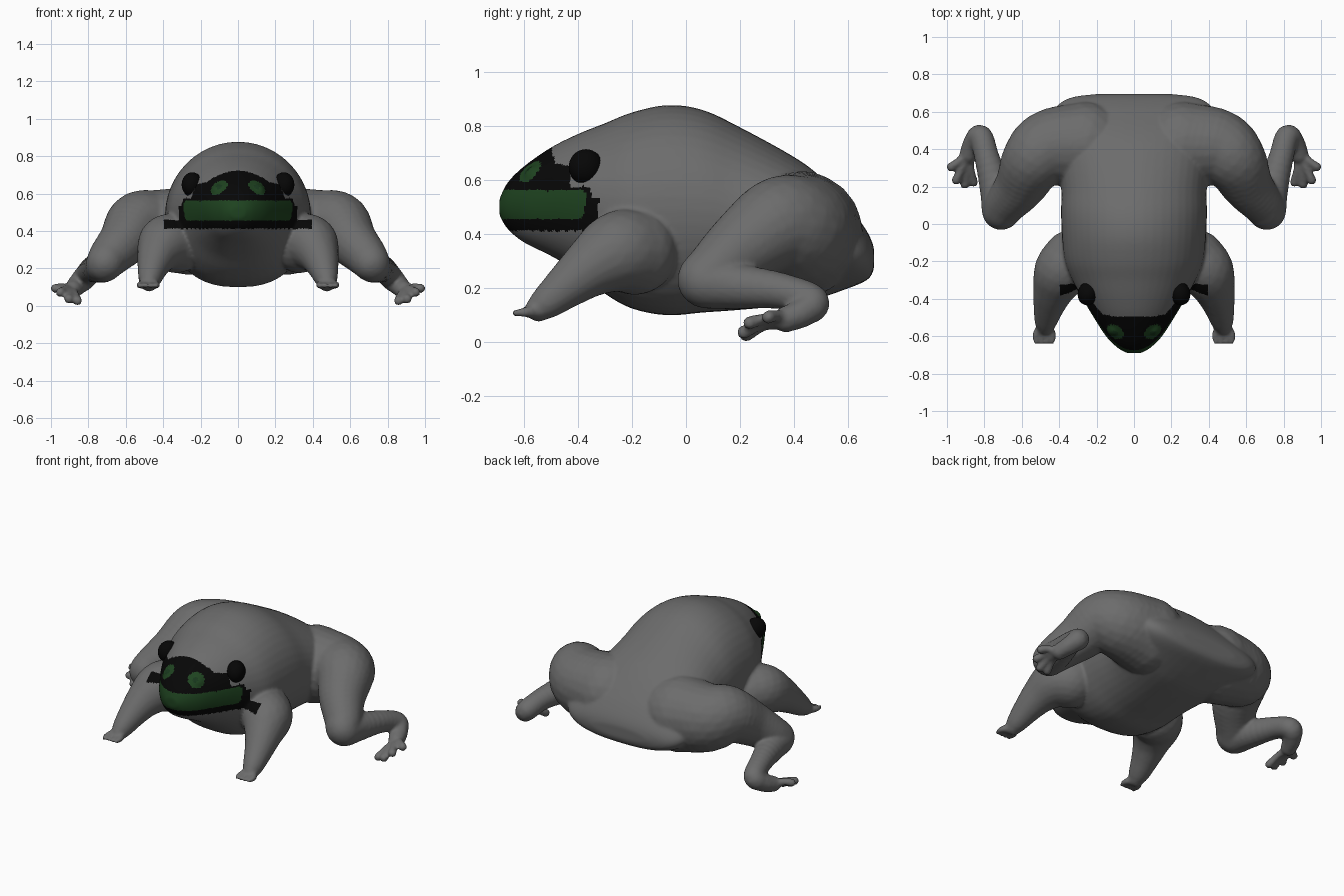
import bpy, bmesh
from math import sin, cos, pi
from mathutils import Vector

cube = bpy.data.objects.get("Cube")
if cube:
    bpy.data.objects.remove(cube)


def material(name, rgb):
    m = bpy.data.materials.new(name)
    m.use_nodes = True
    m.diffuse_color = (*rgb, 1)
    bsdf = m.node_tree.nodes["Principled BSDF"]
    bsdf.inputs["Base Color"].default_value = (*rgb, 1)
    bsdf.inputs["Roughness"].default_value = 0.8
    return m


GREY = material("skin grey", (0.15, 0.15, 0.15))
BLACK = material("mask black", (0.002, 0.002, 0.002))
GREEN = material("lip green", (0.013, 0.055, 0.014))
DARK = material("pupil green", (0.009, 0.038, 0.012))

verts, faces = [], []


def unit_ball(level):
    """Points and faces of a unit sphere, made once and reused."""
    bm = bmesh.new()
    bmesh.ops.create_icosphere(bm, subdivisions=level, radius=1)
    shape = ([v.co.copy() for v in bm.verts], [[v.index for v in f.verts] for f in bm.faces])
    bm.free()
    return shape


SMALL_BALL, BIG_BALL = unit_ball(2), unit_ball(3)


def ball(centre, radius):
    points, polygons = BIG_BALL if radius > 0.06 else SMALL_BALL
    first = len(verts)
    verts.extend(Vector(centre) + p * radius for p in points)
    faces.extend([first + i for i in f] for f in polygons)


def spline(points, steps):
    """Sample a smooth curve through tuples of any length."""
    p = [Vector(q) for q in points]
    p = [2 * p[0] - p[1]] + p + [2 * p[-1] - p[-2]]
    out = []
    for i in range(1, len(p) - 2):
        a, b, c, d = p[i - 1:i + 3]
        for k in range(steps):
            t = k / steps
            out.append(0.5 * (2 * b + (c - a) * t + (2 * a - 5 * b + 4 * c - d) * t * t
                              + (3 * b - a - 3 * c + d) * t ** 3))
    return out + [p[-2]]


def limb(points, steps):
    """Round tapering limb on both sides, from (x, y, z, radius) points."""
    for x, y, z, radius in spline(points, steps):
        for side in (1, -1):
            ball((side * x, y, z), radius)


def torso(stations, seg=48):
    """Loft along y from (y, bottom, top, half width) stations."""
    first = len(verts)
    rings = spline(stations, 4)
    for y, low, high, half in rings:
        for k in range(seg):
            s, c = sin(2 * pi * k / seg), cos(2 * pi * k / seg)
            if s < 0:  # fuller belly
                c = abs(c) ** 0.8 * (1 if c > 0 else -1)
            verts.append(Vector((half * c, y, (low + high) / 2 + (high - low) / 2 * s)))
    for r in range(first, first + (len(rings) - 1) * seg, seg):
        for k in range(seg):
            j = (k + 1) % seg
            faces.append([r + k, r + j, r + seg + j, r + seg + k])
    faces.append(list(range(first + seg - 1, first - 1, -1)))
    faces.append(list(range(len(verts) - seg, len(verts))))


# Torso and head, ending in a broad rump
torso([(-0.69, 0.47, 0.53, 0.04), (-0.66, 0.42, 0.59, 0.09), (-0.6, 0.37, 0.65, 0.15),
       (-0.5, 0.32, 0.72, 0.215), (-0.4, 0.26, 0.77, 0.275), (-0.3, 0.18, 0.81, 0.33),
       (-0.2, 0.125, 0.85, 0.37), (-0.07, 0.1, 0.877, 0.385), (0.06, 0.11, 0.86, 0.39),
       (0.2, 0.12, 0.795, 0.39), (0.4, 0.14, 0.685, 0.42), (0.5, 0.165, 0.61, 0.44),
       (0.6, 0.2, 0.505, 0.43), (0.65, 0.22, 0.44, 0.39), (0.68, 0.24, 0.39, 0.32),
       (0.695, 0.27, 0.35, 0.2)])

# Hind legs: thigh, knee, shin, heel, foot
limb([(0.26, 0.42, 0.40, 0.235), (0.44, 0.41, 0.415, 0.205), (0.535, 0.34, 0.435, 0.172),
      (0.605, 0.21, 0.35, 0.138), (0.685, 0.11, 0.265, 0.112), (0.715, 0.07, 0.225, 0.098),
      (0.735, 0.17, 0.21, 0.088), (0.785, 0.35, 0.19, 0.068), (0.82, 0.465, 0.15, 0.064),
      (0.86, 0.43, 0.11, 0.056), (0.885, 0.37, 0.085, 0.05)], 5)
palm = Vector((0.89, 0.37, 0.08))
for tip in [(0.977, 0.305, 0.093), (0.95, 0.235, 0.072), (0.905, 0.213, 0.037), (0.858, 0.223, 0.027)]:
    middle = palm.lerp(Vector(tip), 0.55) + Vector((0, 0, 0.012))
    limb([(*palm, 0.034), (*middle, 0.022), (*tip, 0.026)], 5)

# Front legs with short pointed toes
limb([(0.33, -0.19, 0.335, 0.16), (0.385, -0.25, 0.335, 0.148), (0.425, -0.34, 0.285, 0.113),
      (0.45, -0.42, 0.225, 0.088), (0.468, -0.5, 0.16, 0.066), (0.475, -0.545, 0.125, 0.05)], 6)
for x in (0.436, 0.465, 0.495, 0.524):
    limb([(0.477, -0.54, 0.115, 0.034), (x, -0.59, 0.112, 0.02), (x, -0.635, 0.108, 0.012)], 6)

# Eye bumps
EYE = Vector((0.1, -0.575, 0.63))
for side in (1, -1):
    ball((side * EYE.x, EYE.y + 0.022, EYE.z - 0.022), 0.048)

mesh = bpy.data.meshes.new("body")
mesh.from_pydata(verts, [], faces)
body = bpy.data.objects.new("body", mesh)
bpy.context.collection.objects.link(body)

# Fuse the parts into one smooth skin
bpy.ops.object.select_all(action="DESELECT")
bpy.context.view_layer.objects.active = body
body.select_set(True)
fuse = body.modifiers.new("fuse", "REMESH")
fuse.mode = "VOXEL"
fuse.voxel_size = 0.0098
relax = body.modifiers.new("relax", "SMOOTH")
relax.factor = 0.5
relax.iterations = 4
for name in ("fuse", "relax"):
    bpy.ops.object.modifier_apply(modifier=name)
for m in (GREY, BLACK, GREEN, DARK):
    body.data.materials.append(m)


def face_colour(c):
    """Slot: 0 skin, 1 mask, 2 lips and eyes, 3 pupil."""
    x = abs(c.x)
    if c.y > -0.3 or c.z < 0.412 or x > 0.395:
        return 0
    wave = 0.005 * sin(55 * c.z) + 0.004 * sin(70 * c.y)
    y, z = c.y + wave, c.z + wave
    eye = (Vector((x, c.y, c.z)) - EYE).length
    if eye < 0.02:
        return 3
    if eye < 0.05:
        return 2
    # lips with rounded corners
    corner = max(0, y + 0.41) / 0.035
    if x < 0.29 and corner ** 2 + (abs(z - 0.507) / 0.053) ** 4 < 1:
        return 2
    if (z < 0.53 and y < -0.32) or (z < 0.575 and y < -0.355):
        return 1
    if (z < 0.65 and y < -0.42) or y < -0.49:
        return 1
    return 0


for f in body.data.polygons:
    f.material_index = face_colour(f.center)
    f.use_smooth = True

# Round ears
for side, label in ((1, "left"), (-1, "right")):
    bpy.ops.mesh.primitive_uv_sphere_add(segments=32, ring_count=16, radius=1,
                                         location=(side * 0.245, -0.37, 0.648))
    ear = bpy.context.object
    ear.name = label + "_ear"
    ear.scale = (0.055, 0.065, 0.066)
    ear.rotation_euler = (0, 0, side * 0.35)
    ear.data.materials.append(BLACK)
    bpy.ops.object.shade_smooth()
